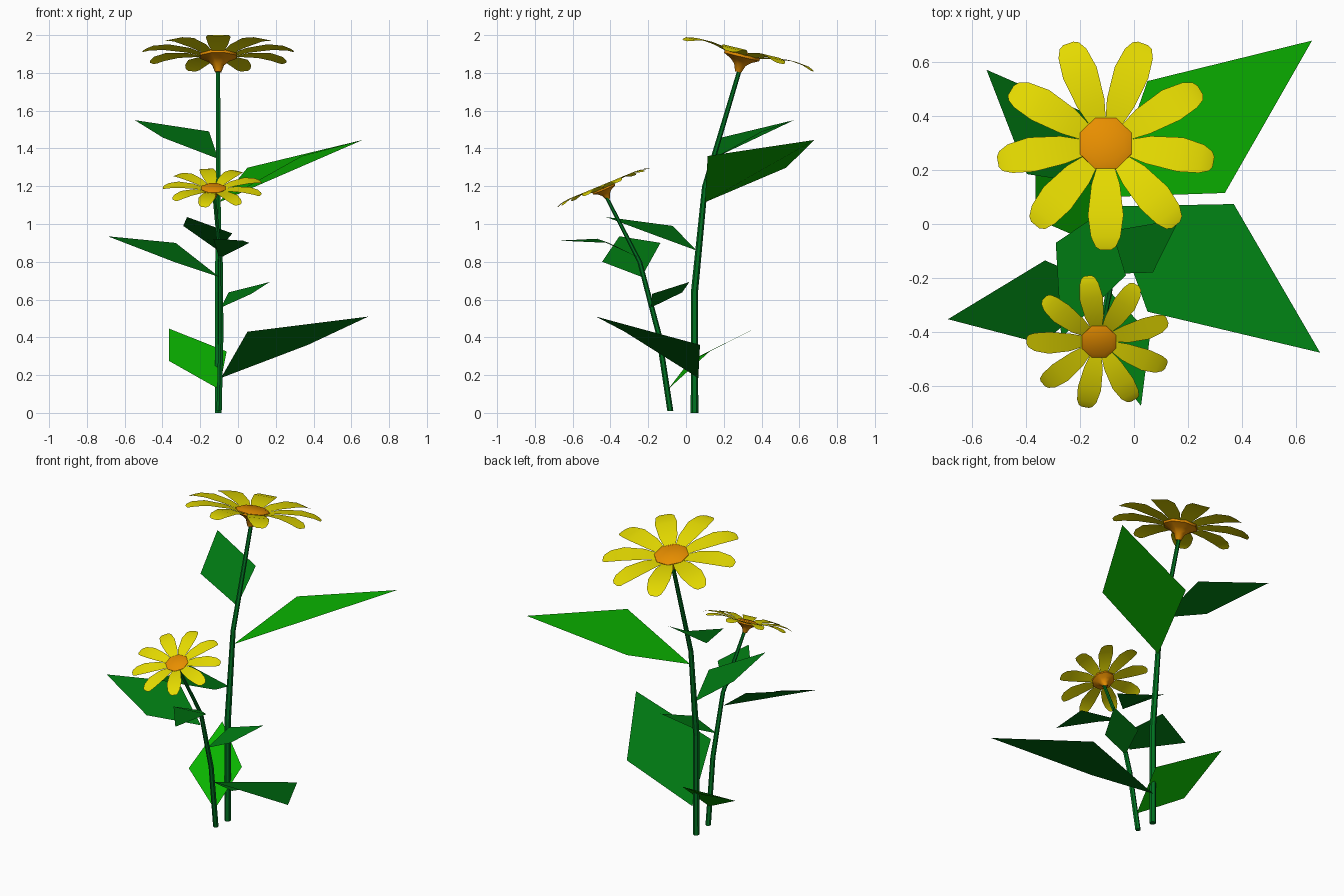
import bpy
from math import pi, sin, cos, radians
from mathutils import Matrix, Vector

if "Cube" in bpy.data.objects:
    bpy.data.objects.remove(bpy.data.objects["Cube"])


def material(name, rgb):
    m = bpy.data.materials.new(name)
    m.diffuse_color = (*rgb, 1)
    m.use_nodes = True
    m.node_tree.nodes["Principled BSDF"].inputs["Base Color"].default_value = m.diffuse_color
    return m


STEM = material("stem_green", (0, 0.17, 0.015))
DARK = material("leaf_green", (0, 0.19, 0.006))
LIGHT = material("young_leaf_green", (0.003, 0.45, 0))
YELLOW = material("petal_yellow", (0.78, 0.7, 0))
ORANGE = material("disc_orange", (0.8, 0.27, 0))


def build(name, verts, faces, mat, matrix=Matrix(), smooth=False):
    me = bpy.data.meshes.new(name)
    me.from_pydata([matrix @ Vector(v) for v in verts], [], faces)
    me.materials.append(mat)
    ob = bpy.data.objects.new(name, me)
    bpy.context.collection.objects.link(ob)
    if smooth:
        bpy.ops.object.select_all(action='DESELECT')
        ob.select_set(True)
        bpy.context.view_layer.objects.active = ob
        bpy.ops.object.shade_smooth_by_angle(angle=radians(50))
    return ob


def rings(name, stations, sides, mat, matrix=Matrix(), smooth=False):
    """Loft through (x, y, z, radius) rings and cap both ends."""
    verts = [(x + r * cos(2 * pi * (k + .5) / sides), y + r * sin(2 * pi * (k + .5) / sides), z)
             for x, y, z, r in stations for k in range(sides)]
    faces = [(i * sides + k, i * sides + (k + 1) % sides,
              (i + 1) * sides + (k + 1) % sides, (i + 1) * sides + k)
             for i in range(len(stations) - 1) for k in range(sides)]
    last = (len(stations) - 1) * sides
    faces += [tuple(reversed(range(sides))), tuple(range(last, last + sides))]
    return build(name, verts, faces, mat, matrix, smooth)


# Stems
rings("tall_stem", [(-.105, .045, 0, .02), (-.105, .045, .64, .019), (-.105, .1, 1.2, .015),
                    (-.105, .285, 1.82, .012)], 6, STEM)
rings("short_stem", [(-.1, -.083, 0.01, .016), (-.09, -.145, .42, .015), (-.092, -.245, .8, .013),
                     (-.126, -.425, 1.15, .01)], 6, STEM)


def flower(name, centre, tilt, scale, turn):
    frame = Matrix.Translation(centre) @ Matrix.Rotation(radians(tilt), 4, 'X') @ Matrix.Scale(scale, 4)
    # Seed disc with its tapered underside
    disc = [(-.09, .018), (-.05, .034), (-.027, .062), (-.008, .104), (.008, .104), (.021, .075)]
    rings(name + "_disc", [(0, 0, z, r) for z, r in disc], 8, ORANGE, frame, True)
    # Petals: (distance, half width, height) along the length
    rows = [(.09, .033, .004), (.16, .053, .022), (.28, .066, .034), (.36, .055, .025),
            (.395, .038, .012), (.406, .02, .006)]
    verts, faces = [], []
    for n in range(9):
        spin = Matrix.Rotation(radians(turn + 40 * n), 4, 'Z')
        b = len(verts)
        for r, w, z in rows:
            verts += [spin @ Vector((r, -w, z)), spin @ Vector((r, w, z))]
        faces += [(b + 2 * i, b + 2 * i + 2, b + 2 * i + 3, b + 2 * i + 1) for i in range(len(rows) - 1)]
    build(name + "_petals", verts, faces, YELLOW, frame, True)


flower("tall_flower", (-.105, .297, 1.892), -13.5, 1, -90)
flower("short_flower", (-.13, -.435, 1.186), 22.5, .66, -21)


def leaf(name, base, side_a, tip, side_b, mat):
    a, b, c = (Vector(p) for p in (base, side_a, tip))
    pts = [base, side_a, tip, side_b]
    if (b - a).cross(c - a).z < 0:
        pts.reverse()
    build(name, pts, [(0, 1, 2, 3)], mat)


# Tall stem leaves
leaf("tall_leaf_right_back", (-.1, .1, 1.115), (.337, .115, 1.36), (.66, .68, 1.445), (.05, .53, 1.298), LIGHT)
leaf("tall_leaf_left_back", (-.105, .14, 1.345), (-.153, .4, 1.49), (-.547, .572, 1.55), (-.397, .185, 1.457), DARK)
leaf("tall_leaf_front", (-.105, .055, .86), (-.29, -.07, .99), (-.27, -.423, 1.037), (-.03, -.19, .95), DARK)
leaf("tall_leaf_right_front", (-.09, .065, .185), (.37, .074, .36), (.69, -.477, .51), (.05, -.325, .43), DARK)
# Short stem leaves
leaf("short_leaf_back", (-.1, -.095, .125), (-.365, .02, .275), (-.365, .362, .446), (-.06, .125, .325), LIGHT)
leaf("short_leaf_left", (-.1, -.235, .72), (-.33, -.135, .9), (-.69, -.353, .935), (-.34, -.444, .8), DARK)
leaf("short_leaf_front", (-.1, -.24, .818), (.06, -.408, .9), (.026, -.675, .912), (-.13, -.47, .922), DARK)
leaf("short_leaf_right", (-.09, -.185, .558), (.07, -.18, .63), (.168, .018, .693), (-.05, -.02, .638), DARK)
